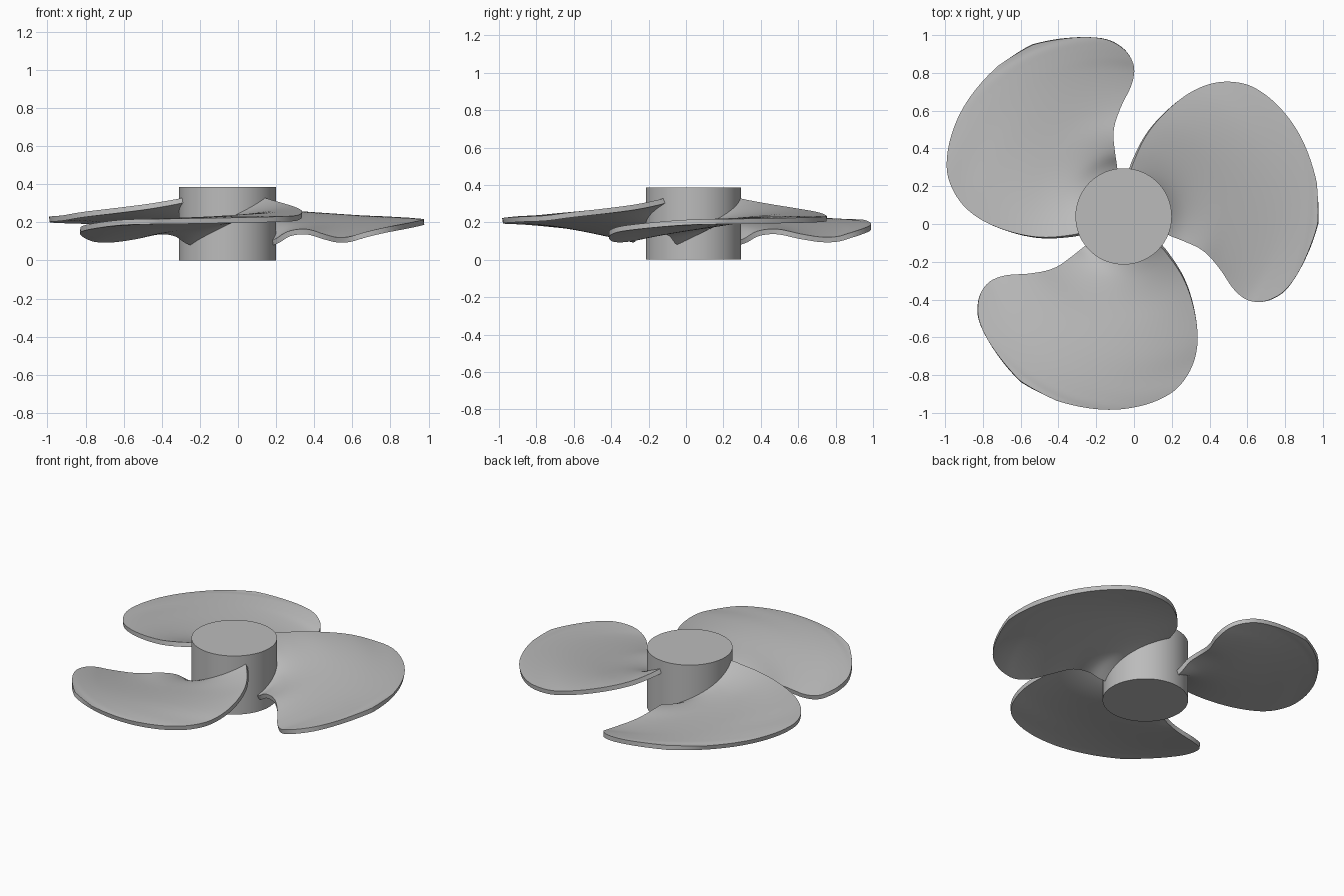
import bpy
import bmesh
import math
from mathutils import Matrix, Vector

default_cube = bpy.data.objects.get("Cube")
if default_cube:
    bpy.data.objects.remove(default_cube, do_unlink=True)

HUB_CENTRE = Vector((-0.055, 0.04, 0))
HUB_RADIUS = 0.255
HUB_HEIGHT = 0.385
BLADE_THICKNESS = 0.028
MID_HEIGHT = 0.203
SPAN_STEPS = 5
CHORD_STEPS = 28

# Blade sections from root to tip, as (radius, angle, height)
# for the trailing edge and then the leading edge
SECTIONS = [
    ((0.20, 82, 0.33), (0.20, -20, 0.08)),
    ((0.255, 82, 0.315), (0.275, -21.5, 0.10)),
    ((0.33, 79, 0.30), (0.35, -22, 0.14)),
    ((0.45, 74.5, 0.28), (0.45, -23, 0.15)),
    ((0.60, 68, 0.26), (0.57, -28, 0.125)),
    ((0.76, 61, 0.24), (0.68, -32.7, 0.108)),
    ((0.87, 54.6, 0.222), (0.77, -34, 0.11)),
    ((0.95, 47.5, 0.217), (0.84, -32.6, 0.13)),
    ((0.99, 40, 0.213), (0.90, -29, 0.15)),
    ((1.015, 31, 0.21), (0.95, -23, 0.168)),
    ((1.028, 21.7, 0.207), (1.0, -9.8, 0.19)),
    ((1.035, 10, 0.204), (1.03, -2, 0.20)),
]


def make_material(name, colour):
    material = bpy.data.materials.new(name)
    material.use_nodes = True
    material.diffuse_color = colour
    shader = material.node_tree.nodes["Principled BSDF"]
    shader.inputs["Base Color"].default_value = colour
    return material


def add_object(name, bm, material):
    mesh = bpy.data.meshes.new(name)
    bmesh.ops.recalc_face_normals(bm, faces=bm.faces)
    bm.to_mesh(mesh)
    bm.free()
    mesh.materials.append(material)
    obj = bpy.data.objects.new(name, mesh)
    obj.location = HUB_CENTRE
    bpy.context.collection.objects.link(obj)
    return obj


def smooth_path(points):
    """Pass a smooth curve through the points."""
    padded = [points[0]] + points + [points[-1]]
    path = []
    for a, b, c, d in zip(padded, padded[1:], padded[2:], padded[3:]):
        for step in range(SPAN_STEPS):
            t = step / SPAN_STEPS
            path.append(b + (c - a) * t / 2
                        + (a * 2 - b * 5 + c * 4 - d) * t * t / 2
                        + (b * 3 - a - c * 3 + d) * t ** 3 / 2)
    return path + [points[-1]]


def section_point(trailing, leading, t):
    """Curve across one section, drooping towards the leading edge."""
    radius, angle, _ = trailing.lerp(leading, t)
    height = (trailing.z * (1 - t) * (1 - 2 * t)
              + MID_HEIGHT * 4 * t * (1 - t)
              + leading.z * t * (2 * t - 1))
    angle = math.radians(angle)
    return Vector((radius * math.cos(angle), radius * math.sin(angle), height))


def build_blade(name, turn, material):
    bm = bmesh.new()
    trailing_edge = smooth_path([Vector(s[0]) for s in SECTIONS])
    leading_edge = smooth_path([Vector(s[1]) for s in SECTIONS])
    rows = []
    for trailing, leading in zip(trailing_edge, leading_edge):
        rows.append([bm.verts.new(section_point(trailing, leading, i / CHORD_STEPS))
                     for i in range(CHORD_STEPS + 1)])
    for inner, outer in zip(rows, rows[1:]):
        for i in range(CHORD_STEPS):
            bm.faces.new((inner[i], inner[i + 1], outer[i + 1], outer[i]))
    bmesh.ops.rotate(bm, verts=bm.verts, cent=(0, 0, 0),
                     matrix=Matrix.Rotation(turn, 3, "Z"))
    blade = add_object(name, bm, material)
    solid = blade.modifiers.new("Thickness", "SOLIDIFY")
    solid.thickness = BLADE_THICKNESS
    solid.offset = 0
    return blade


grey = make_material("plain grey", (0.5, 0.5, 0.5, 1))

# Hub
bm = bmesh.new()
bmesh.ops.create_cone(bm, cap_ends=True, segments=96, radius1=HUB_RADIUS,
                      radius2=HUB_RADIUS, depth=HUB_HEIGHT,
                      matrix=Matrix.Translation((0, 0, HUB_HEIGHT / 2)))
parts = [add_object("hub", bm, grey)]

# Three blades around the hub
for index, name in enumerate(("left_blade", "back_right_blade", "front_blade")):
    parts.append(build_blade(name, math.tau * index / 3, grey))

# Apply the thickness, then smooth while keeping rims crisp
bpy.ops.object.select_all(action="DESELECT")
for part in parts:
    part.select_set(True)
bpy.context.view_layer.objects.active = parts[0]
bpy.ops.object.convert(target="MESH")
bpy.ops.object.shade_smooth_by_angle(angle=math.radians(35))
